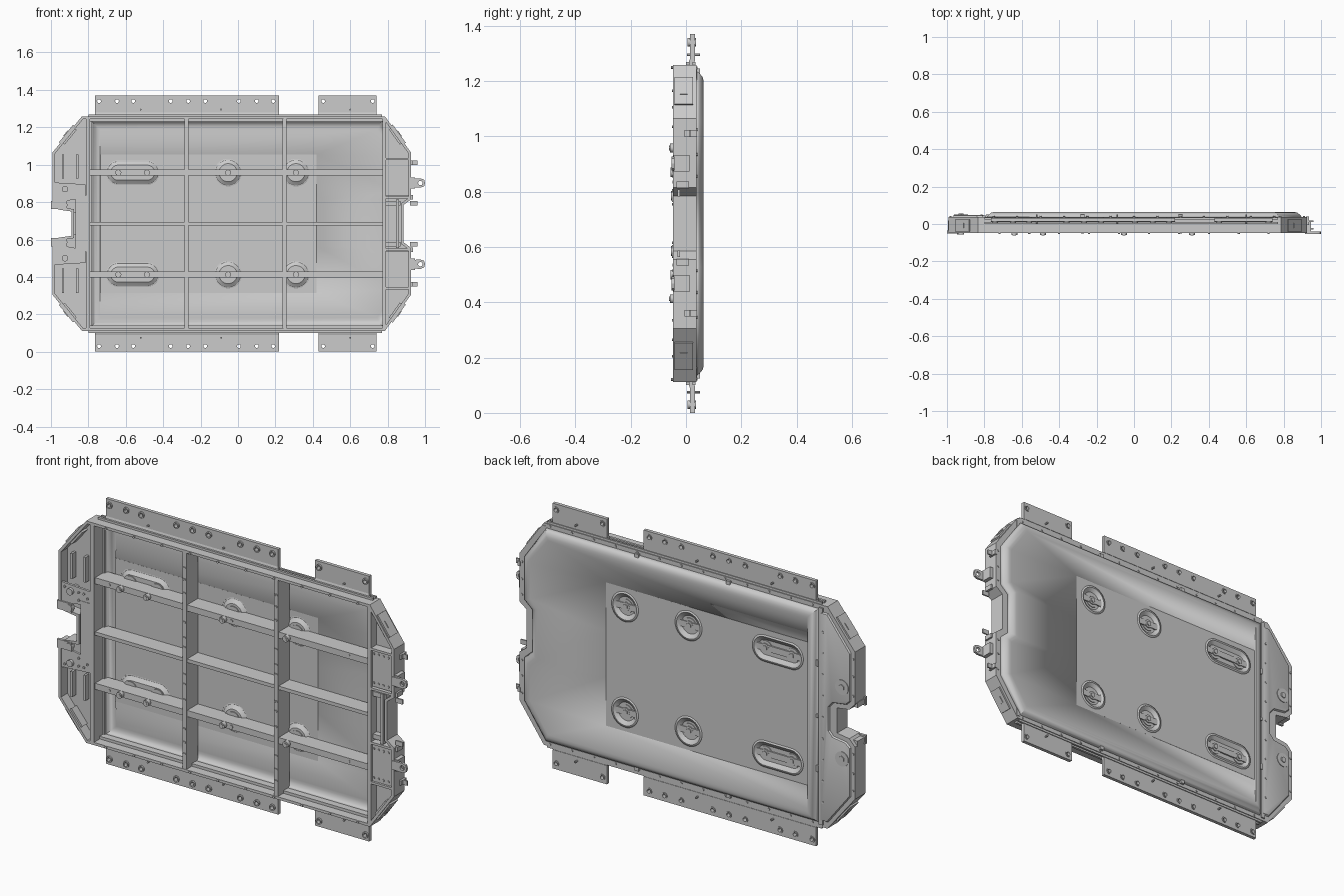
import bpy, bmesh, math

if "Cube" in bpy.data.objects:
    bpy.data.objects.remove(bpy.data.objects["Cube"])

C = 0.685  # mid height; the part is mirrored about this level


def make(name, bm):
    bmesh.ops.remove_doubles(bm, verts=bm.verts, dist=1e-5)
    bmesh.ops.recalc_face_normals(bm, faces=bm.faces)
    me = bpy.data.meshes.new(name)
    bm.to_mesh(me)
    bm.free()
    ob = bpy.data.objects.new(name, me)
    bpy.context.collection.objects.link(ob)
    return ob


def add_loft(bm, rings, caps):
    rows = [[bm.verts.new((x, y, C + d)) for x, d in pts] for pts, y in rings]
    n = len(rows[0])
    for a, b in zip(rows, rows[1:]):
        for i in range(n):
            j = (i + 1) % n
            bm.faces.new((a[i], a[j], b[j], b[i]))
    if caps[0]:
        bm.faces.new(rows[0])
    if caps[1]:
        bm.faces.new(rows[-1])


def loft(name, rings, caps=(True, True)):
    bm = bmesh.new()
    add_loft(bm, rings, caps)
    return make(name, bm)


def oval(x, d, r, half=0.0, n=24):
    out = []
    for i in range(n):
        a = 2 * math.pi * (i + 0.5) / n
        out.append((x + r * math.cos(a) + math.copysign(half, math.cos(a)), d + r * math.sin(a)))
    return out


def rect(x0, x1, d0, d1):
    return [(x0, d0), (x1, d0), (x1, d1), (x0, d1)]


def rods(name, spots, r, y0, y1, n=12):
    bm = bmesh.new()
    for x, d in spots:
        add_loft(bm, [(oval(x, d, r, 0, n), y0), (oval(x, d, r, 0, n), y1)], (True, True))
    return make(name, bm)


def boxes(name, items):
    # items: x0, x1, y0, y1, d0, d1
    bm = bmesh.new()
    for x0, x1, y0, y1, d0, d1 in items:
        q = rect(x0, x1, d0, d1)
        add_loft(bm, [(q, y0), (q, y1)], (True, True))
    return make(name, bm)


def plate(name, outer, holes, y0, y1):
    # filled 2D curve: flat sheet with holes, thickness along y
    cu = bpy.data.curves.new(name, 'CURVE')
    cu.dimensions, cu.fill_mode, cu.extrude = '2D', 'BOTH', (y1 - y0) / 2
    for pts in [outer] + holes:
        s = cu.splines.new('POLY')
        s.points.add(len(pts) - 1)
        for p, (x, d) in zip(s.points, pts):
            p.co = (x, d, 0, 1)
        s.use_cyclic_u = True
    tmp = bpy.data.objects.new(name + "_curve", cu)
    bpy.context.collection.objects.link(tmp)
    dg = bpy.context.evaluated_depsgraph_get()
    me = bpy.data.meshes.new_from_object(tmp.evaluated_get(dg))
    bpy.data.objects.remove(tmp)
    ob = bpy.data.objects.new(name, me)
    ob.location = (0, (y0 + y1) / 2, C)
    ob.rotation_euler = (math.pi / 2, 0, 0)
    bpy.context.collection.objects.link(ob)
    return ob


def sym(half):
    return half + [(x, -d) for x, d in reversed(half)]


def inset(pts, t):
    out, n = [], len(pts)
    for i in range(n):
        (ax, ay), (bx, by), (cx, cy) = pts[i - 1], pts[i], pts[(i + 1) % n]
        l1, l2 = math.hypot(bx - ax, by - ay), math.hypot(cx - bx, cy - by)
        n1 = (-(by - ay) / l1, (bx - ax) / l1)
        n2 = (-(cy - by) / l2, (cx - bx) / l2)
        k = t / (1 + n1[0] * n2[0] + n1[1] * n2[1])
        out.append((bx + (n1[0] + n2[0]) * k, by + (n1[1] + n2[1]) * k))
    return out


both = (1, -1)
outline = sym([(0.885, 0.1), (0.925, 0.13), (0.925, 0.38), (0.786, 0.573), (-0.835, 0.573),
               (-0.992, 0.38), (-0.992, 0.11), (-0.96, 0.075), (-0.89, 0.065)])
dome = sym([(0.85, 0.11), (0.895, 0.15), (0.895, 0.37), (0.77, 0.55), (-0.785, 0.55)])

# Perimeter wall and rear rim
plate("perimeter_wall", outline, [inset(outline, 0.014)], -0.047, 0.03)
plate("rear_rim", outline, [inset(dome, 0.004)], 0.028, 0.038)

# Rear cover: raised dome shell sloping in to a shallow flat floor with pockets
floor_y = 0.053
centre = [(min(max(x, -0.735), 0.42), min(max(d, -0.37), 0.37)) for x, d in dome]
centre = [(x, d if abs(d) > 0.2 else math.copysign(0.12, d)) for x, d in centre]
shell = loft("cover_dome", [(dome, 0.037), (inset(dome, 0.008), 0.048), (inset(dome, 0.022), 0.059),
                            (inset(dome, 0.034), 0.062), (inset(dome, 0.048), 0.061),
                            (centre, floor_y)], (False, False))
m = shell.modifiers.new("thickness", 'SOLIDIFY')
m.thickness, m.offset = 0.003, 0
pockets = [(x, s * 0.2725, r, h) for s in both
           for x, r, h in ((-0.563, 0.066, 0.077), (-0.053, 0.074, 0), (0.31, 0.074, 0))]
plate("cover_floor", rect(-0.735, 0.42, -0.37, 0.37),
      [oval(x, d, r, h) for x, d, r, h in pockets], floor_y - 0.0015, floor_y + 0.0015)
for x, d, r, h in pockets:
    dish = loft("cover_pocket", [(oval(x, d, r + 0.003, h), floor_y + 0.001),
                                 (oval(x, d, r - 0.006, h), floor_y + 0.002),
                                 (oval(x, d, r - 0.014, h), floor_y - 0.003),
                                 (oval(x, d, r - 0.026, h), floor_y - 0.012)], (False, True))
    m = dish.modifiers.new("thickness", 'SOLIDIFY')
    m.thickness, m.offset = 0.003, 0

# Raised cover over the left end, with its bay notch
cap = sym([(-0.795, 0.54), (-0.84, 0.54), (-0.972, 0.37), (-0.972, 0.12), (-0.945, 0.095), (-0.872, 0.085),
           (-0.85, 0.06)])
loft("left_end_cover", [(cap, 0.036), (inset(cap, 0.006), 0.046), (inset(cap, 0.012), 0.048)])

# Through bolts with sleeves and rear flanges
bolts = [(x, s * 0.2725) for s in both for x in (-0.64, -0.487, -0.053, 0.31)]
ends = [(-0.925, s * 0.185) for s in both]
rods("rear_bolt_flange", bolts, 0.036, 0.035, 0.046, 24)
rods("rear_bolt_collar", bolts, 0.022, 0.04, 0.051, 16)
rods("rear_bolt_hex", bolts, 0.013, 0.04, 0.056, 6)
rods("front_sleeve", bolts, 0.016, -0.058, 0.04, 20)
rods("front_sleeve_tip", bolts, 0.009, -0.061, -0.05, 12)
rods("end_boss", ends, 0.017, -0.056, 0.04, 20)
rods("end_boss_flange", ends, 0.038, 0.04, 0.051, 24)
rods("end_boss_hex", ends, 0.016, 0.045, 0.056, 6)

# Front rib grid
boxes("side_beams", [(-0.812, -0.79, -0.047, 0.045, -0.56, 0.56), (0.772, 0.792, -0.047, 0.04, -0.56, 0.56)])
boxes("vertical_ribs", [(x - 0.011, x + 0.011, -0.045, 0.05, -0.56, 0.56) for x in (-0.275, 0.248)])
boxes("horizontal_ribs", [(-0.79, 0.772, -0.038, 0.05, d - t, d + t)
                          for d, t in ((0.2725, 0.016), (0, 0.009), (-0.2725, 0.016))])
boxes("rail_inner_lips", [(-0.79, 0.772, 0.0, 0.03, min(s * 0.545, s * 0.56), max(s * 0.545, s * 0.56)) for s in both])
rods("rib_screws", [(x + dx, s * d) for s in both for x in (-0.275, 0.248) for dx in (-0.004, 0.004)
                    for d in (0.07, 0.12, 0.2, 0.35, 0.42, 0.48)], 0.005, -0.05, -0.04, 8)
rods("rail_screws", [(-0.72 + 0.16 * i, s * 0.564) for i in range(10) for s in both], 0.006, -0.054, -0.045, 8)
rods("rib_holes", [(x, s * 0.2725) for x in (-0.71, -0.01, 0.66) for s in both], 0.008, -0.041, -0.036, 10)

# Left end compartment
plate("left_end_floor", [(x, d) for x, d in
      sym([(-0.80, 0.56), (-0.835, 0.56), (-0.985, 0.375), (-0.985, 0.11), (-0.96, 0.08), (-0.88, 0.075)])],
      [], 0.005, 0.03)
boxes("left_centre_block", [(-0.87, -0.81, -0.044, 0.02, -0.15, 0.15), (-0.885, -0.84, -0.035, 0.03, -0.06, 0.06)])
for s in both:
    plate("left_mount_plate", [(-0.98, s * 0.11), (-0.815, s * 0.14), (-0.815, s * 0.21), (-0.98, s * 0.22)],
          [], -0.042, -0.03)
boxes("left_slot_bars", [(x - 0.006, x + 0.006, -0.025, 0.01, min(s * .24, s * .37), max(s * .24, s * .37))
                         for x in (-0.935, -0.86) for s in both])
rods("left_plate_screws", [(x, s * d) for s in both for x, d in
     ((-0.88, 0.19), (-0.85, 0.19), (-0.83, 0.17), (-0.88, 0.15), (-0.96, 0.2))], 0.006, -0.048, -0.04, 8)
boxes("left_latches", [(-1.0, -0.915, -0.05, -0.036, s * 0.1 - 0.022, s * 0.1 + 0.022) for s in both]
      + [(-0.995, -0.97, -0.04, 0.02, s * 0.1 - 0.014, s * 0.1 + 0.014) for s in both])
rods("left_latch_pins", [(-0.93, s * 0.1) for s in both], 0.018, -0.055, -0.03, 16)

# Right end compartment
plate("right_end_floor", sym([(0.875, 0.1), (0.915, 0.13), (0.915, 0.375), (0.785, 0.56)]), [], 0.0, 0.03)
boxes("right_blocks", [(0.79, 0.912, -0.034, 0.01, min(s * .15, s * .34), max(s * .15, s * .34)) for s in both]
      + [(0.79, 0.915, -0.045, 0.0, s * d - 0.006, s * d + 0.006) for s in both for d in (0.14, 0.345)])
boxes("right_cross_bars", [(0.845, 0.86, -0.045, 0.03, -0.13, 0.13)]
      + [(0.79, 0.87, -0.03, 0.0, s * 0.11 - 0.012, s * 0.11 + 0.012) for s in both])
rods("right_screws", [(0.80 + 0.028 * i, s * d) for i in range(4) for s in both for d in (0.17, 0.32)],
     0.006, -0.039, -0.03, 8)

# Right-hand hinge lugs and small tabs
for s in both:
    lug = [(0.915, s * 0.217 - 0.022), (0.975, s * 0.217 - 0.025), (0.995, s * 0.217 - 0.018),
           (1.0, s * 0.217), (0.995, s * 0.217 + 0.018), (0.975, s * 0.217 + 0.025), (0.915, s * 0.217 + 0.022)]
    plate("hinge_lug", lug, [oval(0.975, s * 0.217, 0.012, 0, 16)], -0.053, -0.041)
boxes("hinge_bases", [(0.92, 0.945, -0.045, 0.012, s * 0.217 - 0.03, s * 0.217 + 0.03) for s in both])
boxes("right_tabs", [(0.92, 0.96, y, y + 0.008, s * d - 0.012, s * d + 0.012)
                     for s in both for d, y in ((0.325, 0.01), (0.11, -0.03))]
      + [(0.92, 0.935, y - 0.015, y + 0.03, s * d - 0.012, s * d + 0.012)
         for s in both for d, y in ((0.325, 0.01), (0.14, -0.02))])

# Port plates on the four corner chamfers
for s in both:
    for x, dx, side in ((0.8555, -0.139, 1), (-0.9135, 0.157, -1)):
        phi = math.atan2(s * 0.193, dx)
        for name, size, yc in (("corner_port_plate", (0.12, 0.066, 0.016), -0.008),
                               ("corner_port_stub", (0.036, 0.026, 0.024), -0.008),
                               ("corner_inner_bar", (0.1, 0.05, 0.05), -0.012)):
            k = -0.018 if name == "corner_inner_bar" else 0
            bpy.ops.mesh.primitive_cube_add(size=1, location=(x + side * 0.8 * k, yc, C + s * (0.4765 + 0.6 * k)),
                                            rotation=(0, -phi, 0))
            ob = bpy.context.object
            ob.name = name
            ob.scale = (size[0], size[1], 0.012 if k else size[2])

# Mounting flanges above and below, with bushings
long_x = (-0.743, -0.647, -0.56, -0.36, -0.267, -0.175, 0.005, 0.1, 0.188)
short_x = (0.455, 0.72)
for s in both:
    for name, x0, x1, xs in (("long_flange", -0.765, 0.22, long_x), ("short_flange", 0.43, 0.74, short_x)):
        plate(name, rect(x0, x1, min(s * 0.588, s * 0.685), max(s * 0.588, s * 0.685)),
              [oval(x, s * 0.655, 0.01, 0, 12) for x in xs], 0.014, 0.032)
        for x in xs:
            plate("flange_bushing", oval(x, s * 0.655, 0.016, 0, 16), [oval(x, s * 0.655, 0.01, 0, 12)], 0.006, 0.036)
        loft("flange_web", [(rect(x0, x1, min(s * 0.56, s * 0.57), max(s * 0.56, s * 0.57)), 0.005),
                            (rect(x0, x1, min(s * 0.56, s * 0.6), max(s * 0.56, s * 0.6)), 0.016),
                            (rect(x0, x1, min(s * 0.56, s * 0.6), max(s * 0.56, s * 0.6)), 0.03)])
boxes("rail_lips", [(-0.8, 0.77, 0.0, 0.012, min(s * .57, s * .584), max(s * .57, s * .584)) for s in both]
      + [(-0.8, 0.77, 0.024, 0.034, min(s * .57, s * .584), max(s * .57, s * .584)) for s in both])
rods("flange_pins", [(x, s * 0.61) for x in (-0.52, -0.09, 0.6) for s in both], 0.005, 0.004, 0.05, 8)

# Rear cover screws around the rim
rods("rim_screws", [(-0.75 + 0.125 * i, s * 0.562) for i in range(13) for s in both]
     + [(0.91, s * d) for s in both for d in (0.17, 0.25, 0.34)]
     + [(-0.982, s * d) for s in both for d in (0.15, 0.25, 0.34)], 0.006, 0.036, 0.042, 8)
rods("end_cover_screws", [(-0.815, 0.11 * i) for i in range(-4, 5)], 0.006, 0.046, 0.051, 8)

# Smooth curved faces, keep hard edges
for ob in bpy.data.objects:
    ob.select_set(True)
bpy.context.view_layer.objects.active = shell
bpy.ops.object.shade_smooth_by_angle(angle=math.radians(30))
